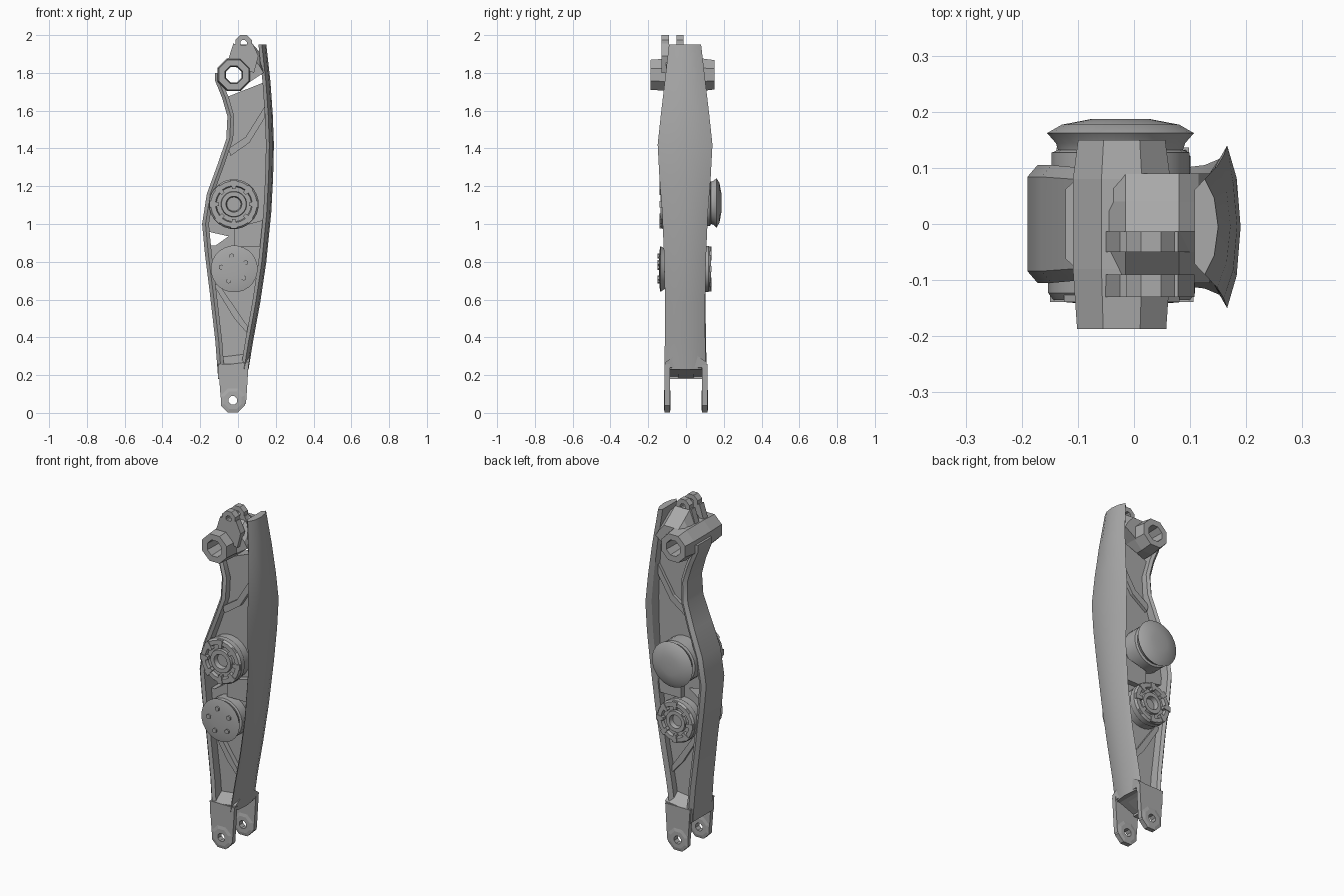
import bpy, bmesh, math
from mathutils import Vector

old = bpy.data.objects.get("Cube")
if old:
    bpy.data.objects.remove(old, do_unlink=True)

grey = bpy.data.materials.new("machined grey")
grey.use_nodes = True
grey.diffuse_color = (0.4, 0.4, 0.4, 1)
grey.node_tree.nodes["Principled BSDF"].inputs["Base Color"].default_value = (0.4, 0.4, 0.4, 1)


def finish(name, bm, smooth=None):
    bmesh.ops.recalc_face_normals(bm, faces=bm.faces)
    mesh = bpy.data.meshes.new(name)
    bm.to_mesh(mesh)
    bm.free()
    mesh.materials.append(grey)
    ob = bpy.data.objects.new(name, mesh)
    bpy.context.collection.objects.link(ob)
    if smooth:
        bpy.ops.object.select_all(action='DESELECT')
        ob.select_set(True)
        bpy.context.view_layer.objects.active = ob
        bpy.ops.object.shade_smooth_by_angle(angle=math.radians(smooth))
    return ob


def loft(bm, rings, closed=False):
    """Join equal closed rings of points with quads."""
    loops = [[bm.verts.new(p) for p in ring] for ring in rings]
    pairs = list(zip(loops, loops[1:])) + ([(loops[-1], loops[0])] if closed else [])
    for a, b in pairs:
        for i in range(len(a)):
            j = (i + 1) % len(a)
            bm.faces.new((a[i], a[j], b[j], b[i]))
    if not closed:
        bm.faces.new(loops[0])
        bm.faces.new(loops[-1])


def plate(name, outline, y0, y1):
    """Extrude an x-z outline along y."""
    bm = bmesh.new()
    loft(bm, [[(x, y, z) for x, z in outline] for y in (y0, y1)])
    return finish(name, bm)


def lathe(name, cx, cz, profile, sides=24, ring=False, smooth=30):
    """Turn a (radius, y) profile about an axis along y."""
    bm = bmesh.new()
    rings = []
    for r, y in profile:
        turn = [2 * math.pi * (i + 0.5) / sides for i in range(sides)]
        rings.append([(cx + r * math.cos(a), y, cz + r * math.sin(a)) for a in turn])
    loft(bm, rings, closed=ring)
    return finish(name, bm, smooth)


def rail(name, path, section, side, cy):
    """Sweep a section (inset, width factor) along (x, z, half width)."""
    bm = bmesh.new()
    full = section + [(d, -k) for d, k in reversed(section) if k]
    loft(bm, [[(x - side * d, cy + k * w, z) for d, k in full] for x, z, w in path])
    return finish(name, bm, 25)


# Long curved outer shell
shell_path = [(0.150, 1.95, 0.085), (0.172, 1.75, 0.108), (0.184, 1.58, 0.128),
              (0.190, 1.42, 0.145), (0.186, 1.25, 0.136), (0.176, 1.06, 0.121),
              (0.150, 0.80, 0.110), (0.117, 0.58, 0.106), (0.080, 0.38, 0.107),
              (0.056, 0.23, 0.110)]
rail("outer_shell", shell_path, [(0, 0), (0.007, 0.6), (0.024, 1), (0.042, 0.78)], 1, -0.005)

# Narrow inner rail along the other edge
rail_path = [(-0.122, 1.80, 0.078), (-0.122, 1.76, 0.078), (-0.085, 1.67, 0.08),
             (-0.056, 1.57, 0.085), (-0.062, 1.45, 0.09), (-0.11, 1.31, 0.10),
             (-0.165, 1.16, 0.105), (-0.19, 1.0, 0.105), (-0.175, 0.84, 0.105),
             (-0.15, 0.64, 0.102), (-0.12, 0.38, 0.106), (-0.105, 0.18, 0.110)]
rail("inner_rail", rail_path, [(0, 0), (0, 0.8), (0.018, 1), (0.036, 0.9)], -1, 0)

# Recessed web, notched beside the rail for the small window
left = [(x + 0.02, z) for x, z, w in rail_path[2:]]
right = [(x - 0.034, z) for x, z, w in shell_path[1:]]
window = [(-0.16, 0.96), (-0.05, 0.935), (-0.12, 0.885), (-0.16, 0.885)]
plate("web", left[:6] + window + left[6:] + right[::-1], -0.042, 0.042)

# Diagonal stiffeners on the web
plate("upper_brace", [(0.14, 1.62), (0.14, 1.56), (0.06, 1.43), (-0.04, 1.36),
                      (-0.05, 1.40), (0.04, 1.46)], -0.07, 0.06)
plate("lower_brace", [(-0.13, 0.68), (-0.10, 0.68), (0.05, 0.46), (0.05, 0.42),
                      (-0.02, 0.50)], -0.07, 0.06)
plate("middle_brace", [(-0.02, 0.98), (0.13, 1.02), (0.13, 0.88), (-0.02, 0.88)], -0.075, 0.075)

# Solid foot with a sloped shoulder, and the two fork tines
bm = bmesh.new()
loft(bm, [[(-0.105, y, 0.18), (0.052, y, 0.24), (0.06, y, z), (-0.105, y, z - 0.02)]
          for y, z in ((-0.108, 0.27), (-0.04, 0.315), (0.04, 0.315), (0.108, 0.27))])
finish("foot_block", bm)
for label, s in (("front", -1), ("back", 1)):
    ys = sorted((s * 0.086, s * 0.113))
    plate(label + "_tine", [(-0.105, 0.26), (0.056, 0.26), (0.046, 0.10), (0.042, 0.045),
                            (0.0, 0.095), (-0.06, 0.095), (-0.092, 0.08)], *ys)
    y0, y1 = ys[0] - 0.004, ys[1] + 0.004
    lathe(label + "_tine_eye", -0.027, 0.066,
          [(0.069, ys[0]), (0.05, y0), (0.024, y0), (0.024, y1), (0.05, y1), (0.069, ys[1])],
          8, True, None)


def ringed_hub(name, cx, cz, r, base, tip):
    """Stepped hub face with a grooved ring, a hollow centre and small lugs."""
    d = math.copysign(1, tip)
    lathe(name, cx, cz, [(r * 0.95, base), (r * 0.95, tip - d * 0.05), (r, tip - d * 0.04),
                         (r, tip - d * 0.012), (r * 0.93, tip), (r * 0.74, tip),
                         (r * 0.70, tip - d * 0.018), (r * 0.52, tip - d * 0.018),
                         (r * 0.50, tip - d * 0.004), (r * 0.32, tip - d * 0.004),
                         (r * 0.28, tip - d * 0.03)])
    bm = bmesh.new()
    for i in range(8):
        a = math.tau * i / 8
        u, v = Vector((math.cos(a), 0, math.sin(a))), Vector((-math.sin(a), 0, math.cos(a)))
        c = Vector((cx, 0, cz))
        loft(bm, [[c + u * r * k + v * r * t + Vector((0, y, 0))
                   for k, t in ((0.6, -0.07), (0.97, -0.13), (0.97, 0.13), (0.6, 0.07))]
                  for y in (tip - d * 0.03, tip + d * 0.004)])
    finish(name + "_lugs", bm)


def capped_hub(name, cx, cz, r, base, tip, dome):
    """Hub closed by a slightly domed cap over a groove."""
    d = math.copysign(1, tip)
    rim = tip - d * dome
    lathe(name, cx, cz, [(r * 0.94, base), (r * 0.94, rim - d * 0.035), (r * 0.85, rim - d * 0.03),
                         (r * 0.88, rim - d * 0.018), (r, rim), (r * 0.8, tip - d * dome * 0.4),
                         (r * 0.4, tip), (0.006, tip)])


# Upper and lower pivot hubs
ringed_hub("upper_hub_front", -0.022, 1.105, 0.132, 0, -0.135)
capped_hub("upper_hub_back", -0.024, 1.112, 0.132, 0, 0.187, 0.025)
capped_hub("lower_hub_front", -0.02, 0.762, 0.124, 0, -0.143, 0.008)
ringed_hub("lower_hub_back", -0.02, 0.762, 0.122, 0, 0.132)
for i in range(5):
    a = math.tau * i / 5 + 0.5
    lathe("cap_stud", -0.02 + 0.07 * math.cos(a), 0.762 + 0.07 * math.sin(a),
          [(0.014, -0.13), (0.014, -0.15)], 6, False, None)

# Faceted cross tube at the top joint
lathe("top_cross_tube", -0.022, 1.79,
      [(0.086, -0.187), (0.094, -0.08), (0.094, 0.08), (0.084, 0.15),
       (0.048, 0.15), (0.044, 0.06), (0.044, -0.1), (0.05, -0.187)], 8, True, None)

# Faceted neck sloping up from the tube, and the two lugs on the crown
bm = bmesh.new()
loft(bm, [[(0.03, y, 1.73), (0.135, y, 1.80), (0.115, y, top - 0.04), (0.08, y, top),
           (-0.015, y, top), (-0.06, y, 1.84), (0.035, y, 1.82)]
          for y, top in ((-0.105, 1.875), (-0.05, 1.93), (-0.013, 1.95), (0.04, 1.91),
                         (0.09, 1.875))])
finish("neck", bm)
for label, y0, y1 in (("front", -0.13, -0.09), ("rear", -0.05, -0.013)):
    plate(label + "_crown_lug", [(-0.055, 1.86), (0.085, 1.80), (0.108, 1.89), (0.078, 1.955),
                                 (0.05, 1.945), (0.015, 1.945), (-0.025, 1.955)], y0, y1)
    lathe(label + "_crown_eye", 0.03, 1.957,
          [(0.0465, y0), (0.0465, y1), (0.018, y1), (0.018, y0)], 8, True, None)
